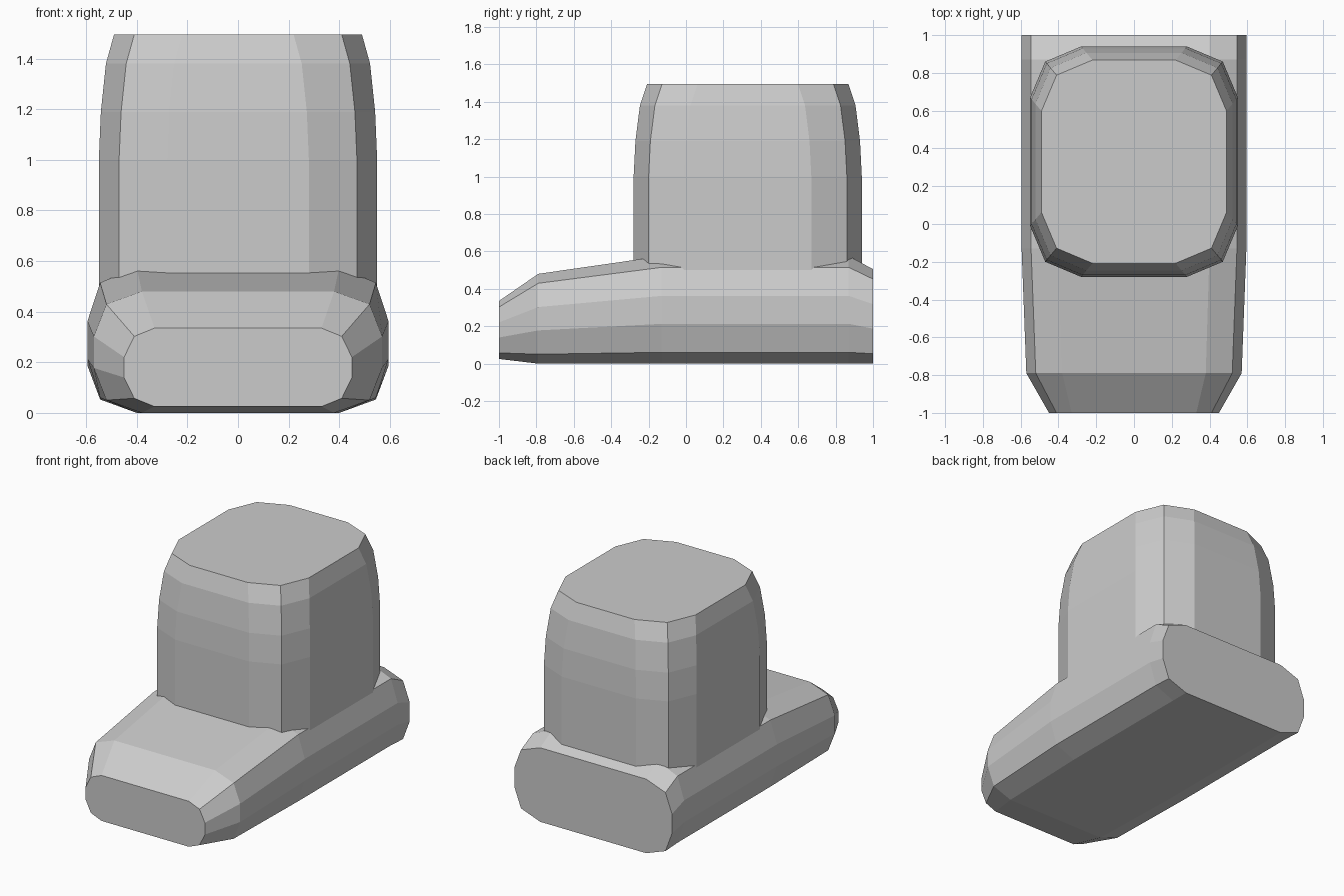
import bpy
import bmesh

cube = bpy.data.objects.get("Cube")
if cube:
    bpy.data.objects.remove(cube, do_unlink=True)

grey = bpy.data.materials.new("plain_grey")
grey.use_nodes = True
grey.diffuse_color = (0.6, 0.6, 0.6, 1)
grey.node_tree.nodes["Principled BSDF"].inputs["Base Color"].default_value = grey.diffuse_color


def rounded_ring(u, v):
    """Twelve-sided rounded rectangle; u and v give flat, corner and full half sizes."""
    quarter = [(u[2], v[0]), (u[1], v[1]), (u[0], v[2])]
    ring = []
    for su, sv in ((1, 1), (-1, 1), (-1, -1), (1, -1)):
        part = [(su * a, sv * b) for a, b in quarter]
        ring += part if su * sv > 0 else part[::-1]
    return ring


def loft(name, rings):
    """Skin a stack of matching rings and close both ends."""
    bm = bmesh.new()
    loops = [[bm.verts.new(p) for p in ring] for ring in rings]
    for lower, upper in zip(loops, loops[1:]):
        for i in range(len(lower)):
            j = (i + 1) % len(lower)
            bm.faces.new((lower[i], lower[j], upper[j], upper[i]))
    bm.faces.new(loops[0])
    bm.faces.new(loops[-1])
    bmesh.ops.recalc_face_normals(bm, faces=bm.faces)
    mesh = bpy.data.meshes.new(name)
    bm.to_mesh(mesh)
    bm.free()
    mesh.materials.append(grey)
    obj = bpy.data.objects.new(name, mesh)
    bpy.context.collection.objects.link(obj)
    return obj


# Long base: y, bottom, top, then flat, corner and full half widths
stations = [
    (-1.0, 0.025, 0.335, 0.33, 0.41, 0.45),
    (-0.79, 0.0, 0.48, 0.38, 0.52, 0.57),
    (-0.13, 0.0, 0.575, 0.40, 0.545, 0.595),
    (0.87, 0.0, 0.575, 0.40, 0.545, 0.595),
    (1.0, 0.0, 0.505, 0.40, 0.545, 0.595),
]
base_rings = []
for y, low, high, flat, corner, full in stations:
    mid, half = (low + high) / 2, (high - low) / 2
    ring = rounded_ring((flat, corner, full), (0.26 * half, 0.79 * half, half))
    base_rings.append([(x, y, mid + z) for x, z in ring])
loft("base", base_rings)

# Upright block: height and inset, curving in towards the top
block_rings = []
for z, inset in ((0.35, 0), (1.0, 0), (1.19, 0.008), (1.38, 0.028), (1.495, 0.06)):
    deep = 1.2 * inset
    ring = rounded_ring((0.28 - inset, 0.47 - inset, 0.55 - inset),
                        (0.34 - deep, 0.53 - deep, 0.61 - deep))
    block_rings.append([(x, 0.33 + y, z) for x, y in ring])
loft("upright_block", block_rings)
